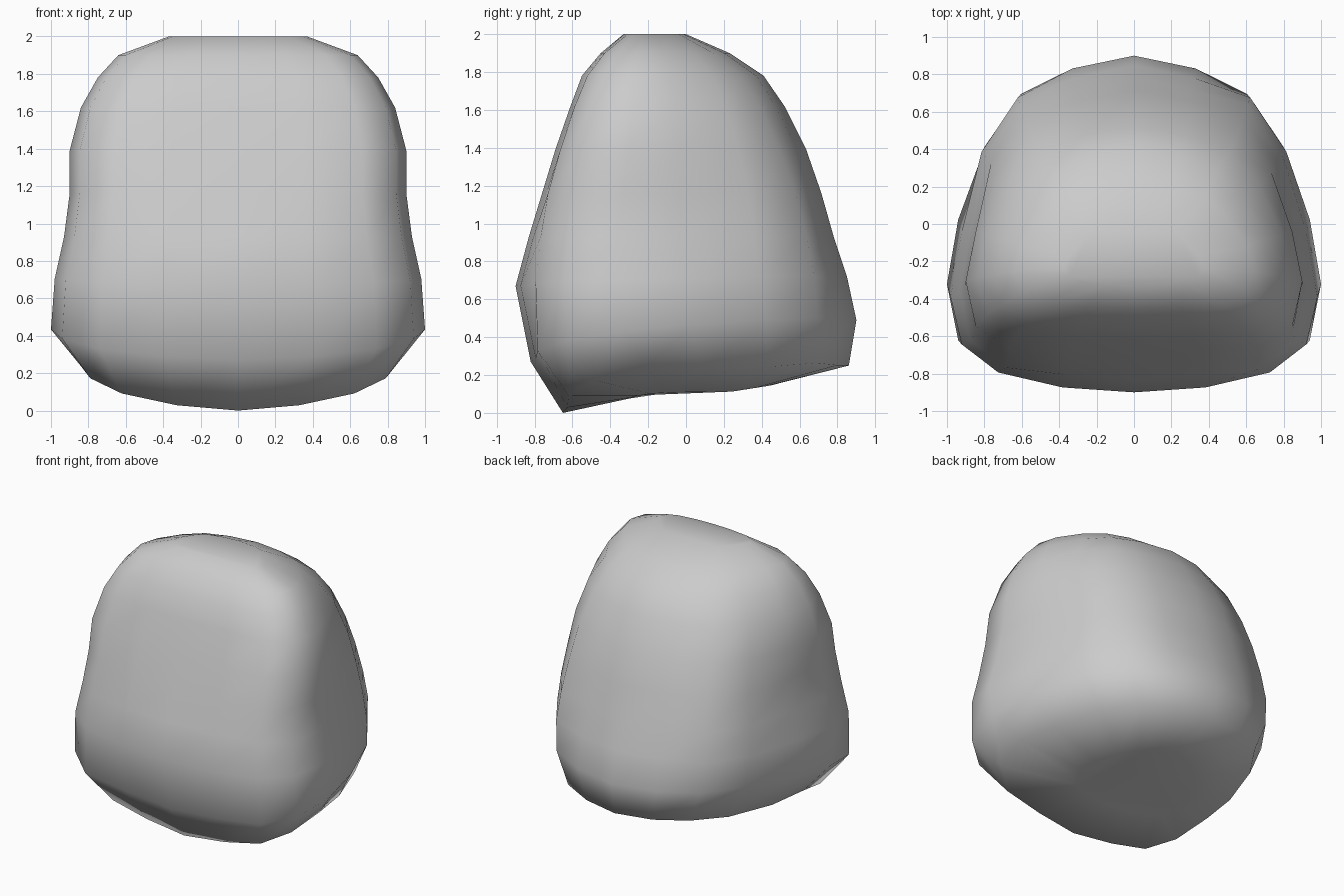
import bpy, bmesh

if "Cube" in bpy.data.objects:
    bpy.data.objects.remove(bpy.data.objects["Cube"])

# Right half of the plan outline, front centre to back centre (normalised)
HALF = [(0, -1), (.39, -.97), (.74, -.87), (.94, -.70), (1, -.42),
        (.94, -.02), (.80, .45), (.61, .77), (.33, .92), (0, 1)]
OUTLINE = HALF + [(-x, y) for x, y in HALF[-2:0:-1]]

# Underside height along the centre line (y, z)
BASE = [(-.65, 0), (-.28, .08), (.27, .10), (.86, .25)]


def base_height(y):
    for (y0, z0), (y1, z1) in zip(BASE, BASE[1:]):
        if y <= y1:
            return z0 + (z1 - z0) * (y - y0) / (y1 - y0)
    return BASE[-1][1]


# Rings: half width, front y, back y, front z, back z, side lift,
# front corner squareness, back corner fullness (front z None = underside)
RINGS = [
    (.42, -.30, .45, None, None, .12, 1, 1),
    (.84, -.65, .86, None, None, .22, 1.12, 1),
    (1.0, -.82, .90, .27, .49, .10, 1.10, .99),
    (.98, -.90, .85, .67, .72, .02, 1.01, 1.04),
    (.93, -.83, .78, .93, .93, 0, 1.06, 1.07),
    (.90, -.76, .715, 1.16, 1.16, 0, 1.10, 1.06),
    (.90, -.69, .635, 1.39, 1.39, 0, 1.12, 1.02),
    (.84, -.61, .52, 1.62, 1.62, 0, 1.11, 1.0),
    (.75, -.55, .41, 1.78, 1.78, 0, 1.08, .97),
    (.64, -.45, .23, 1.90, 1.90, 0, 1.08, .97),
    (.37, -.33, 0, 2.0, 2.0, 0, 1.0, 1),
]

# Rounded boulder: stacked rings bridged with quads
bm = bmesh.new()
loops = []
for half, yf, yb, zf, zb, lift, square, full in RINGS:
    loop = []
    for u, v in OUTLINE:
        if v in (-.70, -.87):
            v = max(v * square, -.96)
        elif v in (.45, .77):
            u, v = u * full, v * full
        x = u * half
        y = (yf + yb) / 2 + v * (yb - yf) / 2
        z = base_height(y) if zf is None else zf + (zb - zf) * (v + 1) / 2
        loop.append(bm.verts.new((x, y, z + lift * x * x)))
    loops.append(loop)

n = len(OUTLINE)
for a, b in zip(loops, loops[1:]):
    for i in range(n):
        j = (i + 1) % n
        bm.faces.new((a[i], a[j], b[j], b[i]))

# Top and bottom caps
bm.faces.new(loops[-1])
bm.faces.new(loops[0][::-1])
bmesh.ops.recalc_face_normals(bm, faces=bm.faces)
for f in bm.faces:
    f.smooth = True

mesh = bpy.data.meshes.new("boulder")
bm.to_mesh(mesh)
bm.free()
boulder = bpy.data.objects.new("boulder", mesh)
bpy.context.collection.objects.link(boulder)
